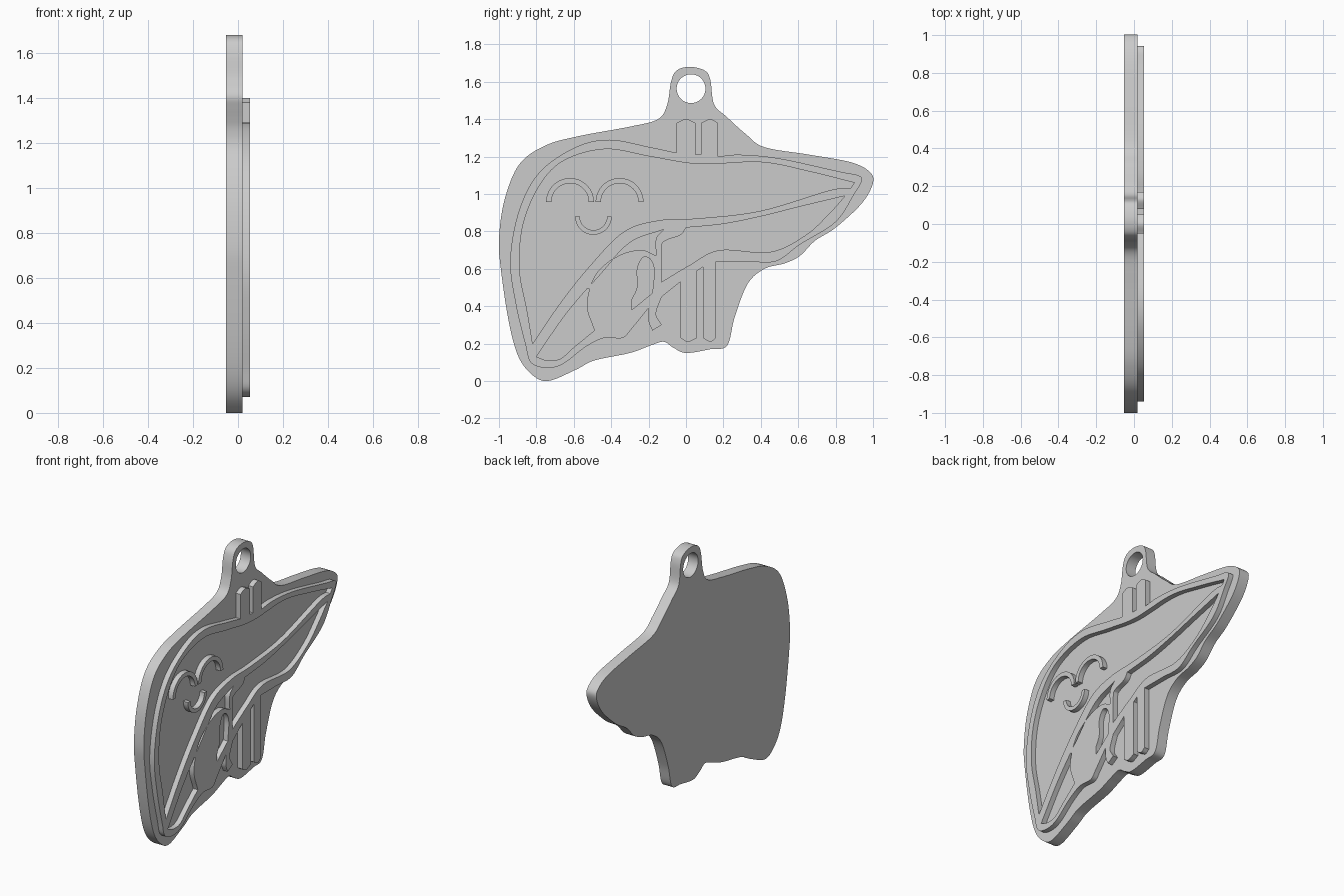
import bpy
import math
from mathutils import Matrix, Vector

if "Cube" in bpy.data.objects:
    bpy.data.objects.remove(bpy.data.objects["Cube"], do_unlink=True)

grey = bpy.data.materials.new("plain_grey")
grey.use_nodes = True
colour = (0.6, 0.6, 0.6, 1)
grey.diffuse_color = colour
grey.node_tree.nodes["Principled BSDF"].inputs["Base Color"].default_value = colour

# Profiles are drawn in hundredths, in the (y, z) plane; depth runs along x
PROFILE_TO_WORLD = Matrix(((0, 0, 1, 0), (1, 0, 0, 0), (0, 1, 0, 0), (0, 0, 0, 1)))
STEPS = 8


def smooth_point(before, start, end, after, t):
    """Catmull-Rom interpolation between start and end."""
    linear = end - before
    square = 2 * before - 5 * start + 4 * end - after
    cubic = 3 * start - before - 3 * end + after
    return start + (linear * t + square * t * t + cubic * t ** 3) / 2


def smooth_loop(points):
    """Closed outline without corners."""
    points = [Vector(p) / 100 for p in points]
    count = len(points)
    return [smooth_point(points[i - 1], points[i], points[(i + 1) % count],
                         points[(i + 2) % count], step / STEPS)
            for i in range(count) for step in range(STEPS)]


def cornered_loop(*runs):
    """Closed outline of smooth runs; each starts at a corner where the last ended."""
    outline = []
    corner = runs[-1][-1]
    for run in runs:
        points = [Vector(p) / 100 for p in [corner] + run]
        corner = run[-1]
        if len(points) == 2:
            outline.append(points[0])
            continue
        padded = [2 * points[0] - points[1]] + points + [2 * points[-1] - points[-2]]
        for i in range(len(points) - 1):
            for step in range(STEPS):
                outline.append(smooth_point(*padded[i:i + 4], step / STEPS))
    return outline


def arc(centre, radius, start, end, count=32):
    angles = [start + (end - start) * i / count for i in range(count + 1)]
    return [Vector(centre) + radius * Vector((math.cos(a), math.sin(a))) for a in angles]


def arch(centre, outer, inner, start, end):
    """Curved stroke between two radii."""
    return arc(centre, outer, start, end) + arc(centre, inner, end, start)


def extruded_part(name, loops, back, front):
    """Fill the loops (inner loops become holes) and give them depth."""
    curve = bpy.data.curves.new(name, "CURVE")
    curve.dimensions = "2D"
    curve.fill_mode = "BOTH"
    curve.extrude = (front - back) / 2
    for loop in loops:
        spline = curve.splines.new("POLY")
        spline.points.add(len(loop) - 1)
        for point, place in zip(spline.points, loop):
            point.co = (place.x, place.y, 0, 1)
        spline.use_cyclic_u = True
    part = bpy.data.objects.new(name, curve)
    bpy.context.collection.objects.link(part)
    part.matrix_world = Matrix.Translation(((front + back) / 2, 0, 0)) @ PROFILE_TO_WORLD
    bpy.ops.object.select_all(action="DESELECT")
    part.select_set(True)
    bpy.context.view_layer.objects.active = part
    bpy.ops.object.convert(target="MESH")
    part = bpy.context.object
    part.data.materials.clear()
    part.data.materials.append(grey)
    bpy.ops.object.shade_smooth_by_angle(angle=math.radians(35))
    return part


BACK, PLATE_FACE, RELIEF_FACE = -0.0525, 0.019, 0.0525
RELIEF_BACK = PLATE_FACE - 0.005

# Backing plate with hanging loop
plate_outline = smooth_loop([
    (-74, 0), (-83, 4), (-90, 14), (-95, 33), (-99, 60), (-100, 76), (-97, 97),
    (-89, 116), (-75, 126), (-57, 131), (-30, 136), (-15, 140), (-10, 148),
    (-8, 160), (-5, 166), (2, 168), (10, 166), (13, 161), (15, 148), (22, 141),
    (32, 132), (42, 125), (66, 121), (88, 117), (98, 112), (100, 106), (94, 95),
    (80, 82), (69, 75), (61, 67), (53, 63), (42, 60), (33, 52), (26, 34),
    (22, 19), (13, 17), (0, 15), (-7, 18), (-12, 21), (-19, 19), (-30, 15),
    (-49, 11), (-59, 6)])
ring_hole = arc((0.027, 1.563), 0.077, 0, math.tau, 48)[:-1]
extruded_part("backing_plate", [plate_outline, ring_hole], BACK, PLATE_FACE)

# Raised organ outline: left side, duct stub, lower vessels, right side, upper vessels
organ_outline = cornered_loop(
    [(-19, 125), (-41, 129), (-59, 125), (-78, 112), (-89, 92), (-94, 65),
     (-91, 41), (-86, 20), (-83, 10), (-75, 7), (-66, 9), (-54, 18), (-44, 23),
     (-34, 23), (-29, 28), (-20, 39)],
    [(-20, 32), (-18, 27)], [(-13, 30)], [(-16, 36), (-13, 45)],
    [(-3, 53)], [(-3, 23)], [(1, 21), (6, 23)], [(6, 59)],
    [(9, 61)], [(9, 23)], [(13, 21), (16, 23)], [(16, 64)],
    [(32, 64), (48, 64), (61, 73), (80, 85), (90, 100), (94, 107), (92, 110),
     (82, 112), (50, 119), (29, 121), (17, 120)],
    [(17, 138)], [(13, 140), (8, 138)], [(8, 121)],
    [(5, 121)], [(5, 138)], [(0, 140), (-5, 138)], [(-5, 122)])

# Recesses inside the raised outline
upper_lobe = cornered_loop(
    [(-85, 38), (-89, 60), (-87, 84), (-78, 105), (-65, 118), (-43, 124),
     (-19, 120), (7, 116), (40, 117), (66, 112), (90, 106)],
    [(88, 103)],
    [(77, 102), (40, 91), (7, 87), (-14, 86), (-33, 80), (-51, 62), (-67, 42),
     (-82, 20)])
lower_right_lobe = cornered_loop(
    [(77, 90), (64, 78), (45, 69), (18, 70), (2, 62), (-13, 53)],
    [(-13, 71), (-11, 75), (-3, 78), (0, 82)],
    [(20, 84), (40, 88), (60, 93), (85, 99)])
lower_left_lobe = cornered_loop(
    [(-64, 36), (-46, 57), (-30, 74), (-12, 81)],
    [(-16, 76), (-16, 67)],
    [(-24, 70), (-36, 67), (-48, 57), (-53, 41), (-49, 27)],
    [(-60, 18), (-67, 12), (-74, 11), (-80, 13)])
bladder_recess = cornered_loop(
    [(-29, 43), (-26, 50), (-26, 60), (-23, 66), (-19, 65), (-17, 59), (-18, 47)],
    [(-29, 38)])
extruded_part("raised_outline",
              [organ_outline, upper_lobe, lower_right_lobe, lower_left_lobe, bladder_recess],
              RELIEF_BACK, RELIEF_FACE)

# Smiling face
for name, y in (("right_eye", -0.62), ("left_eye", -0.355)):
    extruded_part(name, [arch((y, 0.957), 0.128, 0.1, 0, math.pi)],
                  RELIEF_BACK, RELIEF_FACE)
extruded_part("mouth", [arch((-0.495, 0.88), 0.098, 0.073, math.pi, math.tau)],
              RELIEF_BACK, RELIEF_FACE)
